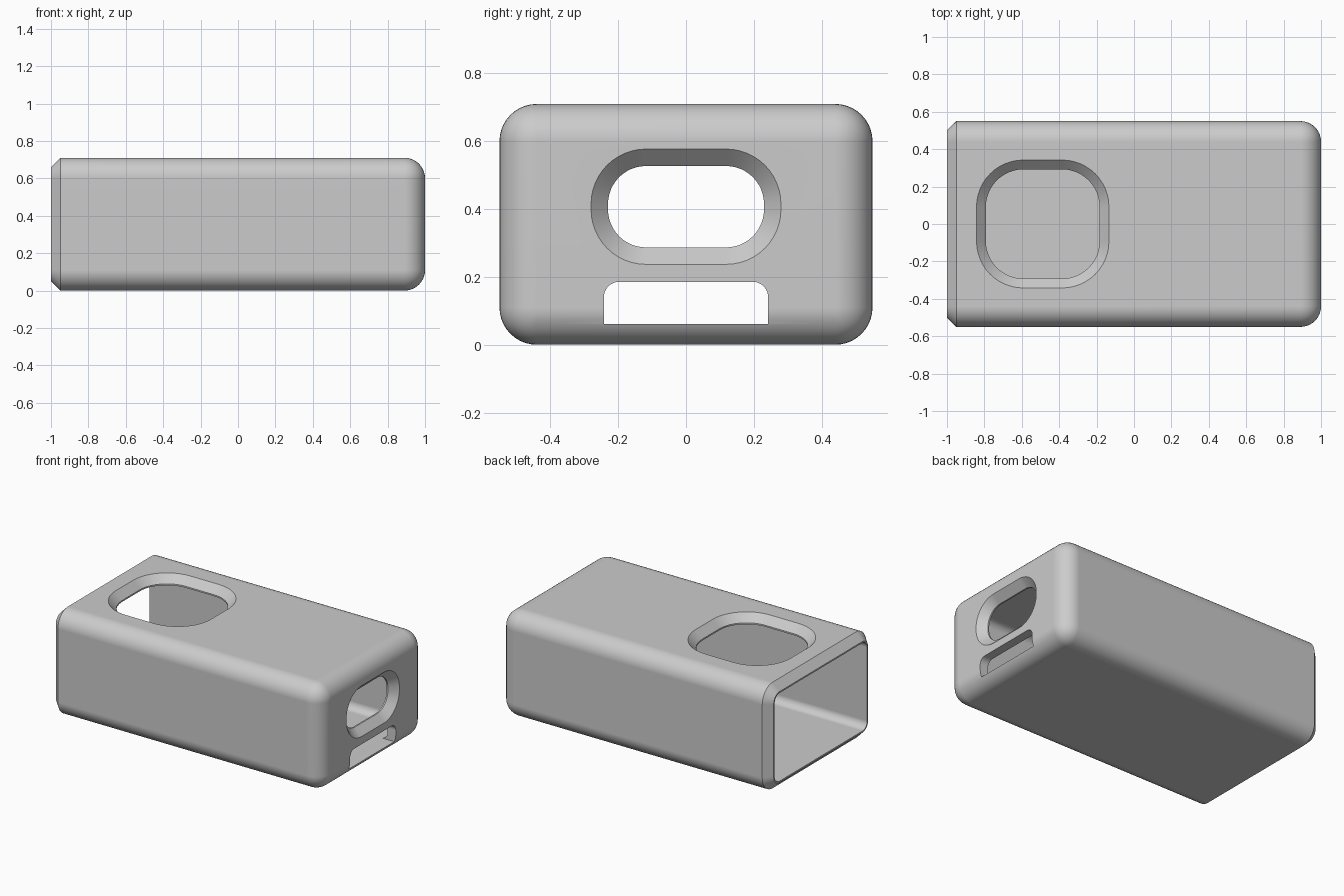
import bpy
import bmesh
from math import sin, cos, pi, radians
from mathutils import Vector

if "Cube" in bpy.data.objects:
    bpy.data.objects.remove(bpy.data.objects["Cube"], do_unlink=True)

HALF_W, HEIGHT, WALL, ROUND = 0.55, 0.71, 0.06, 0.11
TAPER = 0.05

grey = bpy.data.materials.new("case grey")
grey.use_nodes = True
colour = (0.6, 0.6, 0.6, 1)
grey.diffuse_color = colour
grey.node_tree.nodes["Principled BSDF"].inputs["Base Color"].default_value = colour


def finish(bm, name):
    bmesh.ops.recalc_face_normals(bm, faces=bm.faces)
    mesh = bpy.data.meshes.new(name)
    bm.to_mesh(mesh)
    bm.free()
    mesh.materials.append(grey)
    obj = bpy.data.objects.new(name, mesh)
    bpy.context.collection.objects.link(obj)
    return obj


def sleeve_block(name, lo, hi, radius, chamfer=0):
    """Box rounded on every edge except those around its open -x end."""
    lo, hi = Vector(lo), Vector(hi)
    bm = bmesh.new()
    bmesh.ops.create_cube(bm, size=1)
    for v in bm.verts:
        v.co = (lo + hi) / 2 + v.co * (hi - lo)
    edges = [e for e in bm.edges if any(v.co.x > lo.x + 0.01 for v in e.verts)]
    bmesh.ops.bevel(bm, geom=edges, offset=radius, segments=10, profile=0.5,
                    affect='EDGES', clamp_overlap=True)
    if chamfer:
        rim = [e for e in bm.edges if all(v.co.x < lo.x + 0.001 for v in e.verts)]
        bmesh.ops.bevel(bm, geom=rim, offset=chamfer, segments=1, affect='EDGES')
    return finish(bm, name)


def outline(half_u, half_v, r_top, r_bottom, steps=12):
    """Rectangle with separate corner radii for its upper and lower corners."""
    points = []
    for k, (su, sv) in enumerate([(1, 1), (-1, 1), (-1, -1), (1, -1)]):
        r = r_top if sv > 0 else r_bottom
        for i in range(steps + 1 if r else 1):
            a = (k + i / steps) * pi / 2
            points.append((su * (half_u - r) + r * cos(a),
                           sv * (half_v - r) + r * sin(a)))
    return points


def cutter(name, sections, place):
    """Loft between (depth, outline) sections, positioned by place(u, v, depth)."""
    bm = bmesh.new()
    rings = [[bm.verts.new(place(u, v, d)) for u, v in pts] for d, pts in sections]
    bm.faces.new(rings[0])
    bm.faces.new(rings[-1])
    n = len(rings[0])
    for a, b in zip(rings, rings[1:]):
        for i in range(n):
            j = (i + 1) % n
            bm.faces.new((a[i], a[j], b[j], b[i]))
    return finish(bm, name)


def countersunk(half_u, half_v, radius):
    """Straight hole that flares outward towards the outer surface."""
    wide = outline(half_u + TAPER, half_v + TAPER, radius + TAPER, radius + TAPER)
    tight = outline(half_u, half_v, radius, radius)
    return [(0.1, wide), (0, wide), (-TAPER, tight), (-0.15, tight)]


# Outer shell with chamfered mouth
case = sleeve_block("case_shell", (-1, -HALF_W, 0), (1, HALF_W, HEIGHT), ROUND, TAPER)

# Cavity, top window, end window and end slot
cutters = [
    sleeve_block("cavity_cutter", (-1.2, WALL - HALF_W, WALL),
                 (1 - WALL, HALF_W - WALL, HEIGHT - WALL), ROUND - WALL),
    cutter("top_window_cutter", countersunk(0.304, 0.292, 0.2),
           lambda u, v, d: (u - 0.488, v, HEIGHT + d)),
    cutter("end_window_cutter", countersunk(0.23, 0.12, 0.112),
           lambda u, v, d: (1 + d, u, v + 0.407)),
    cutter("end_slot_cutter",
           [(d, outline(0.242, 0.062, 0.045, 0)) for d in (0.1, -0.15)],
           lambda u, v, d: (1 + d, u, v + 0.1235)),
]

bpy.ops.object.select_all(action='DESELECT')
case.select_set(True)
bpy.context.view_layer.objects.active = case
for c in cutters:
    mod = case.modifiers.new(c.name, 'BOOLEAN')
    mod.operation, mod.solver, mod.object = 'DIFFERENCE', 'EXACT', c
    bpy.ops.object.modifier_apply(modifier=mod.name)
    bpy.data.objects.remove(c, do_unlink=True)

# Smooth rounded edges while keeping the flats flat
bpy.ops.object.shade_smooth_by_angle(angle=radians(30))
weighted = case.modifiers.new("flat_normals", 'WEIGHTED_NORMAL')
weighted.keep_sharp = True
